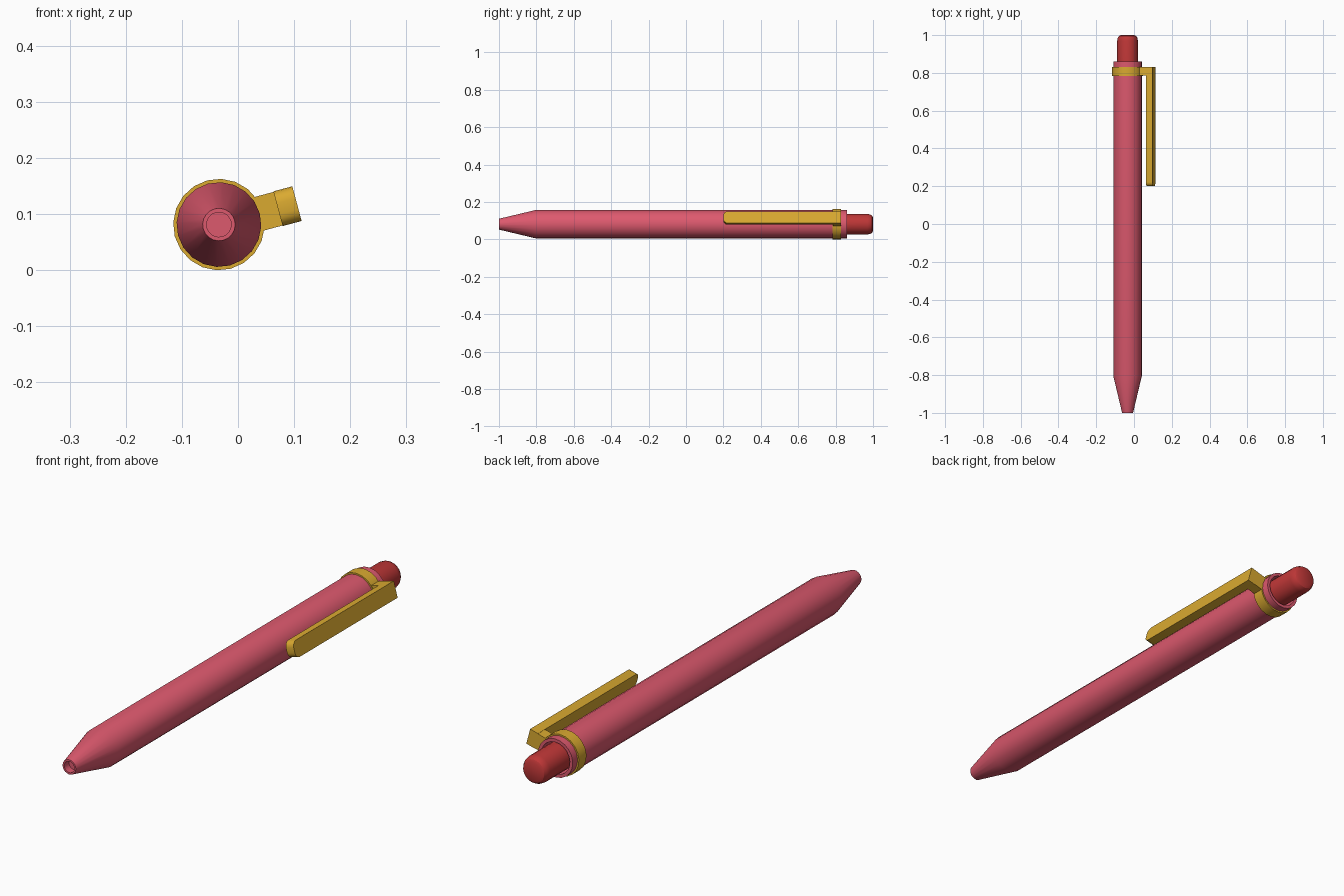
import bpy, bmesh, math
from mathutils import Matrix, Vector

if "Cube" in bpy.data.objects:
    bpy.data.objects.remove(bpy.data.objects["Cube"])

CX, CZ = -0.034, 0.081          # pen axis, runs along y
TILT = math.radians(15)         # clip direction around the axis
SIDES = 20


def material(name, rgb):
    m = bpy.data.materials.new(name)
    m.diffuse_color = (*rgb, 1)
    m.use_nodes = True
    m.node_tree.nodes["Principled BSDF"].inputs["Base Color"].default_value = m.diffuse_color
    return m


PINK = material("rose pink", (0.72, 0.10, 0.155))
GOLD = material("gold yellow", (0.70, 0.40, 0.03))
RED = material("deep red", (0.52, 0.038, 0.038))


def finish(bm, name, mat):
    bmesh.ops.recalc_face_normals(bm, faces=bm.faces)
    me = bpy.data.meshes.new(name)
    bm.to_mesh(me)
    bm.free()
    me.materials.append(mat)
    ob = bpy.data.objects.new(name, me)
    ob.location = (CX, 0, CZ)
    ob.rotation_euler = (0, -TILT, 0)
    bpy.context.collection.objects.link(ob)
    bpy.ops.object.select_all(action='DESELECT')
    bpy.context.view_layer.objects.active = ob
    ob.select_set(True)
    bpy.ops.object.shade_smooth_by_angle(angle=math.radians(30))
    return ob


def lathe(name, profile, mat, closed=False):
    """Revolve (radius, y) points around the pen axis."""
    bm = bmesh.new()
    rings = []
    for r, y in profile:
        rings.append([bm.verts.new((r * math.cos(a), y, r * math.sin(a)))
                      for a in (2 * math.pi * i / SIDES for i in range(SIDES))])
    pairs = list(zip(rings, rings[1:]))
    if closed:
        pairs.append((rings[-1], rings[0]))
    for a, b in pairs:
        for i in range(SIDES):
            j = (i + 1) % SIDES
            bm.faces.new((a[i], a[j], b[j], b[i]))
    if not closed:
        bm.faces.new(rings[0])
        bm.faces.new(rings[-1])
    return finish(bm, name, mat)


# barrel with tapered nose, writing hole and open rear end
lathe("barrel", [(0.022, -0.97), (0.022, -1.0), (0.029, -1.0), (0.0755, -0.805),
                 (0.0755, 0.86), (0.063, 0.86), (0.063, 0.78)], PINK)

# push button with rounded end
lathe("push_button", [(0.055, 0.78), (0.055, 0.970), (0.052, 0.985),
                      (0.046, 0.995), (0.036, 1.0)], RED)

# band holding the clip
lathe("clip_band", [(0.074, 0.783), (0.0815, 0.783),
                    (0.0815, 0.83), (0.074, 0.83)], GOLD, closed=True)


def box(name, lo, hi, round_tip=0.0):
    bm = bmesh.new()
    lo, hi = Vector(lo), Vector(hi)
    bmesh.ops.create_cube(bm, size=1, matrix=Matrix.Translation((lo + hi) / 2)
                          @ Matrix.Diagonal((*(hi - lo), 1)))
    if round_tip:
        edges = [e for e in bm.edges
                 if all(abs(v.co.y - lo.y) < 1e-5 for v in e.verts)
                 and abs(e.verts[0].co.z - e.verts[1].co.z) < 1e-5]
        bmesh.ops.bevel(bm, geom=edges, offset=round_tip, segments=4,
                        profile=0.5, affect='EDGES')
    return finish(bm, name, GOLD)


# clip: bridge off the band and long bar with rounded tip
box("clip_bridge", (0.074, 0.785, -0.031), (0.112, 0.83, 0.031))
box("clip_bar", (0.109, 0.20, -0.032), (0.144, 0.83, 0.032), 0.022)
